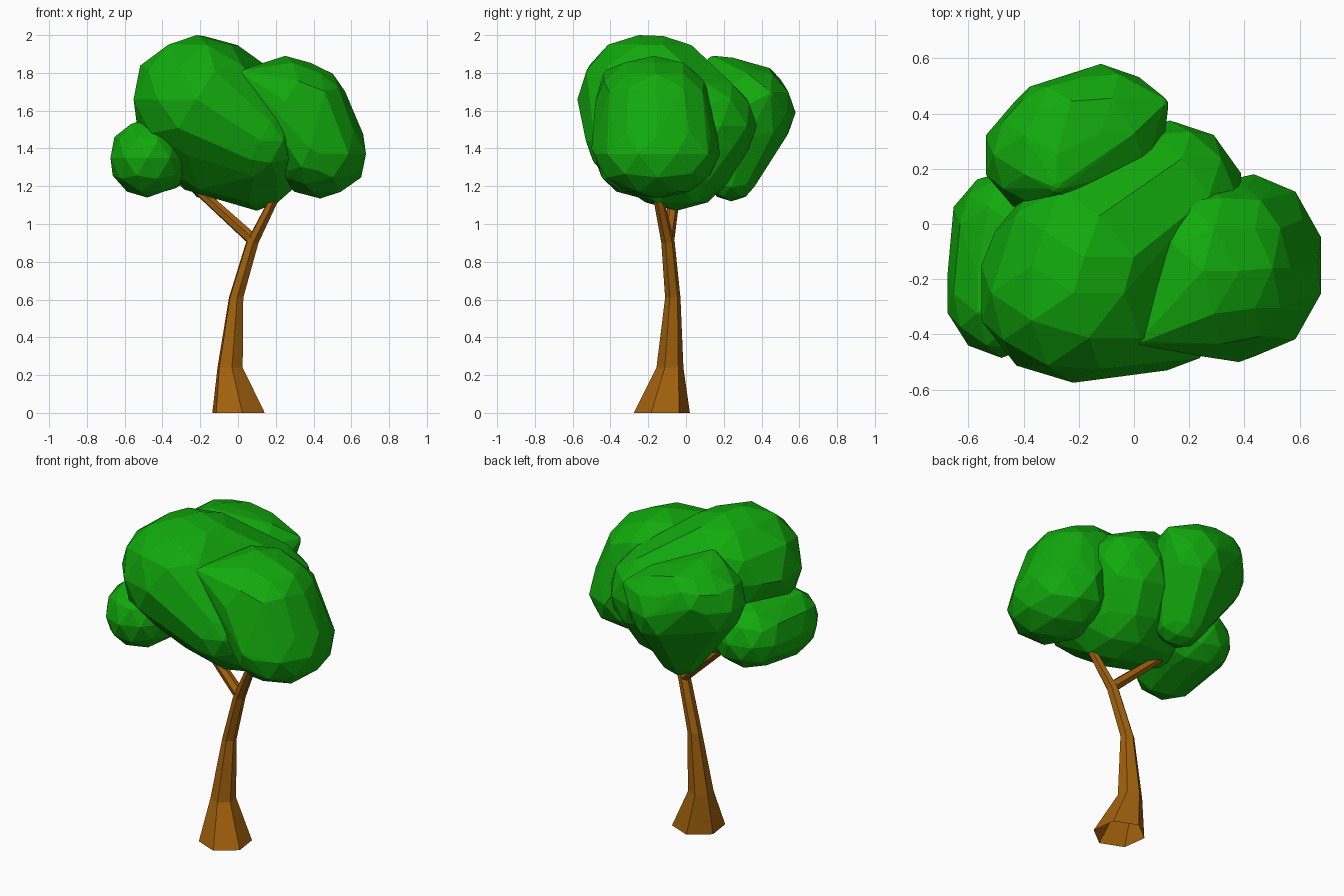
import bpy, bmesh, math

if "Cube" in bpy.data.objects:
    bpy.data.objects.remove(bpy.data.objects["Cube"])


def material(name, color):
    m = bpy.data.materials.new(name)
    m.diffuse_color = (*color, 1)
    m.use_nodes = True
    m.node_tree.nodes["Principled BSDF"].inputs["Base Color"].default_value = m.diffuse_color
    return m


BARK = material("bark", (0.36, 0.12, 0.004))
LEAF = material("leaf", (0.006, 0.40, 0.004))


def finish(bm, name, mat):
    bmesh.ops.recalc_face_normals(bm, faces=bm.faces)
    me = bpy.data.meshes.new(name)
    bm.to_mesh(me)
    bm.free()
    me.materials.append(mat)
    ob = bpy.data.objects.new(name, me)
    bpy.context.collection.objects.link(ob)
    return ob


def limb(name, rings, tilt=0.0, sides=6):
    """Six-sided tapering tube through (x, y, z, radius) rings, base left open."""
    bm = bmesh.new()
    loops = []
    for x, y, z, r in rings:
        loop = []
        for i in range(sides):
            a = math.tau * (i + 0.63) / sides
            dx, dy = r * math.cos(a), r * math.sin(a)
            loop.append(bm.verts.new((x + dx * math.cos(tilt), y + dy, z + dx * math.sin(tilt))))
        loops.append(loop)
    for lo, hi in zip(loops, loops[1:]):
        for i in range(sides):
            j = (i + 1) % sides
            bm.faces.new((lo[i], lo[j], hi[j], hi[i]))
    bm.faces.new(loops[-1])
    return finish(bm, name, BARK)


def clump(name, lobes):
    """Faceted leaf mass: convex hull around a few coarse ellipsoids (centre, radii)."""
    ball = bmesh.new()
    bmesh.ops.create_icosphere(ball, subdivisions=2, radius=1.0)
    bm = bmesh.new()
    for centre, radii in lobes:
        for v in ball.verts:
            bm.verts.new([c + r * k for c, r, k in zip(centre, radii, v.co)])
    ball.free()
    bmesh.ops.convex_hull(bm, input=bm.verts[:])
    loose = [v for v in bm.verts if not v.link_faces]
    bmesh.ops.delete(bm, geom=loose, context='VERTS')
    bmesh.ops.dissolve_limit(bm, angle_limit=math.radians(4), verts=bm.verts[:], edges=bm.edges[:])
    return finish(bm, name, LEAF)


# Trunk with flared foot, bending to the right into the canopy
limb("trunk", [(0.003, -0.128, 0, 0.15), (-0.042, -0.085, 0.24, 0.072), (-0.01, -0.07, 0.61, 0.041),
               (0.075, -0.095, 0.9, 0.036), (0.18, -0.14, 1.11, 0.029), (0.22, -0.15, 1.2, 0.025)])
# Side branch reaching left
limb("branch", [(0.075, -0.095, 0.92, 0.034), (-0.25, -0.05, 1.215, 0.026),
                (-0.29, -0.045, 1.25, 0.024)], tilt=math.radians(50))

# Large central leaf mass, high on the left and low on the right
clump("main_leaves", [((-0.22, -0.25, 1.66), (0.35, 0.325, 0.34)),
                      ((-0.18, -0.12, 1.67), (0.34, 0.3, 0.325)),
                      ((0.1, -0.05, 1.37), (0.26, 0.33, 0.3)),
                      ((0.13, 0.1, 1.52), (0.27, 0.275, 0.27)),
                      ((0.12, -0.3, 1.44), (0.2, 0.23, 0.22)),
                      ((-0.17, -0.1, 1.37), (0.22, 0.25, 0.22))])
# Right leaf mass, sloping outward and down, with a sharp upper left corner
clump("right_leaves", [((0.25, -0.17, 1.65), (0.25, 0.31, 0.24)),
                       ((0.41, -0.16, 1.6), (0.175, 0.29, 0.23)),
                       ((0.435, -0.15, 1.37), (0.255, 0.33, 0.235)),
                       ((0.38, -0.25, 1.4), (0.16, 0.25, 0.22)),
                       ((0.03, -0.41, 1.79), (0.03, 0.03, 0.03))])
# Small low leaf mass on the left
clump("left_leaves", [((-0.48, -0.25, 1.35), (0.205, 0.235, 0.21)),
                      ((-0.43, 0.0, 1.36), (0.235, 0.2, 0.2))])
# Rear leaf mass, with a sharp upper corner and a narrow underside
clump("back_leaves", [((-0.28, 0.25, 1.64), (0.27, 0.23, 0.24)),
                      ((-0.12, 0.33, 1.59), (0.235, 0.25, 0.24)),
                      ((-0.26, 0.36, 1.68), (0.2, 0.17, 0.17)),
                      ((-0.14, 0.24, 1.28), (0.15, 0.15, 0.16)),
                      ((-0.28, 0.15, 1.86), (0.04, 0.04, 0.03)),
                      ((0.09, 0.43, 1.68), (0.035, 0.035, 0.04))])
